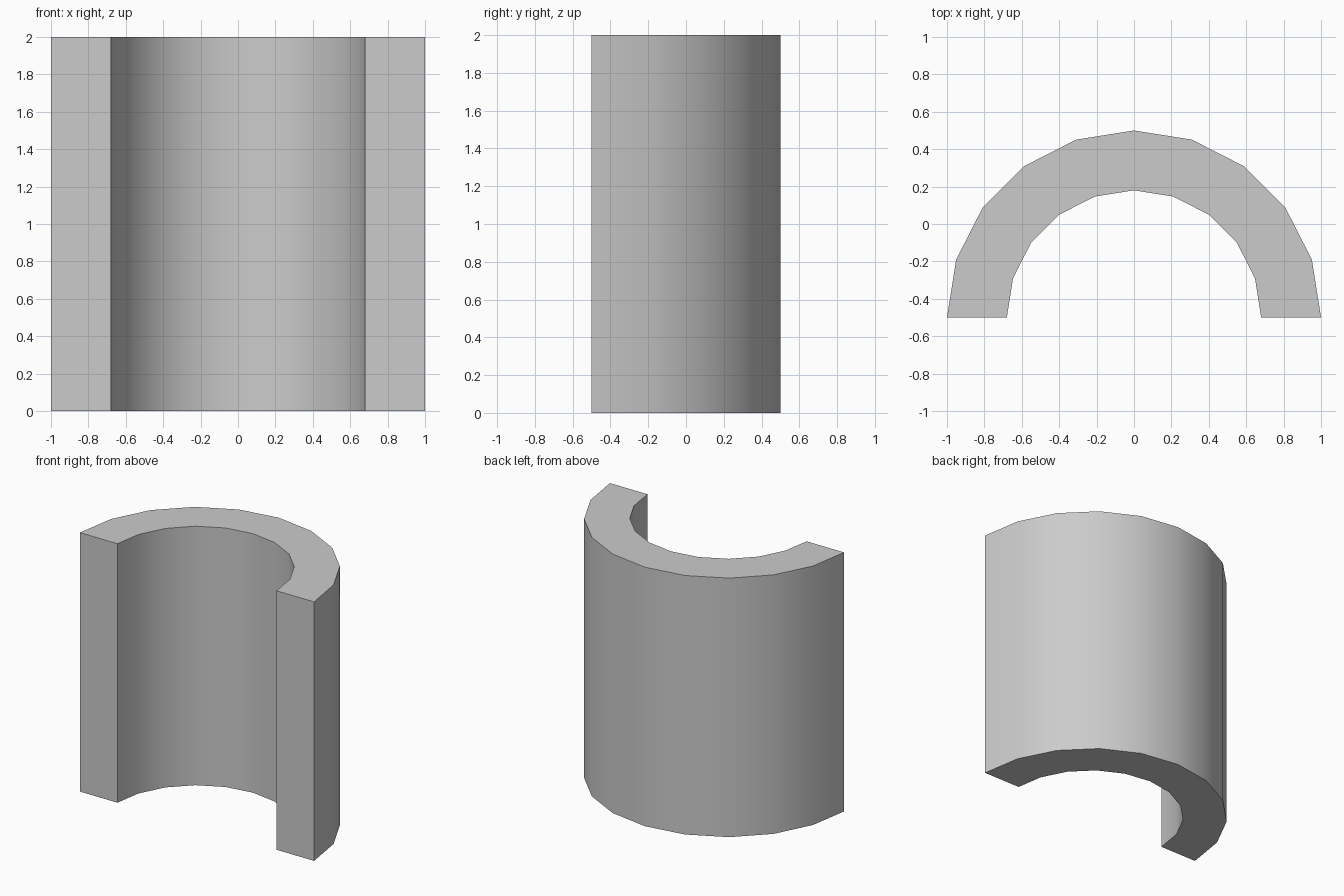
import bpy, bmesh, math
from mathutils import Vector

if "Cube" in bpy.data.objects:
    bpy.data.objects.remove(bpy.data.objects["Cube"])

OUTER, INNER, HEIGHT, SEGMENTS = 1.0, 0.68, 2.0, 10
CENTRE_Y = -0.5


def arc(bm, radius):
    """Half-circle of vertices on the ground, from right to left."""
    angles = [math.pi * i / SEGMENTS for i in range(SEGMENTS + 1)]
    return [bm.verts.new((radius * math.cos(a), CENTRE_Y + radius * math.sin(a), 0))
            for a in angles]


# Half-ring footprint: one quad per segment, extruded up into the wall
bm = bmesh.new()
outer, inner = arc(bm, OUTER), arc(bm, INNER)
for i in range(SEGMENTS):
    bm.faces.new((outer[i], outer[i + 1], inner[i + 1], inner[i]))
extruded = bmesh.ops.extrude_face_region(bm, geom=bm.faces[:], use_keep_orig=True)
top = [v for v in extruded["geom"] if isinstance(v, bmesh.types.BMVert)]
bmesh.ops.translate(bm, verts=top, vec=Vector((0, 0, HEIGHT)))
bmesh.ops.recalc_face_normals(bm, faces=bm.faces[:])

mesh = bpy.data.meshes.new("half_pipe_wall")
bm.to_mesh(mesh)
bm.free()
wall = bpy.data.objects.new("half_pipe_wall", mesh)
bpy.context.collection.objects.link(wall)

# Smooth curved sides, sharp rims and ends
bpy.context.view_layer.objects.active = wall
wall.select_set(True)
bpy.ops.object.shade_smooth_by_angle(angle=math.radians(30))
